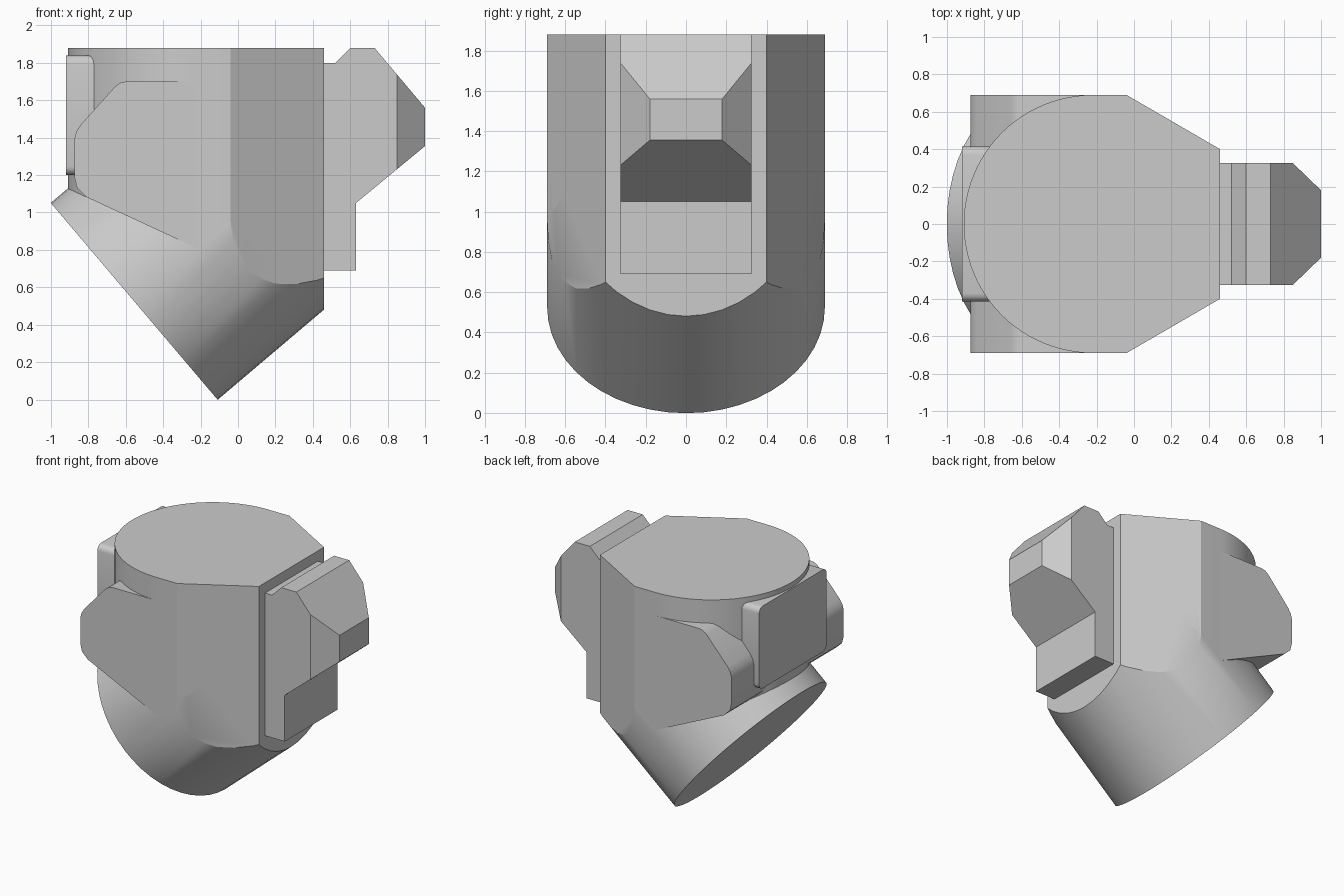
import bpy, bmesh, math
from mathutils import Vector, Matrix

cube = bpy.data.objects.get("Cube")
if cube:
    bpy.data.objects.remove(cube, do_unlink=True)

grey = bpy.data.materials.new("plain grey")
grey.use_nodes = True
grey.diffuse_color = (0.6, 0.6, 0.6, 1)
grey.node_tree.nodes["Principled BSDF"].inputs["Base Color"].default_value = (0.6, 0.6, 0.6, 1)


def cut(bm, point, normal):
    """Remove everything on the normal side of a plane and cap the opening."""
    geom = bm.verts[:] + bm.edges[:] + bm.faces[:]
    res = bmesh.ops.bisect_plane(bm, geom=geom, dist=1e-5, plane_co=Vector(point),
                                 plane_no=Vector(normal).normalized(), clear_outer=True)
    edges = [e for e in res["geom_cut"] if isinstance(e, bmesh.types.BMEdge) and e.is_boundary]
    if edges:
        bmesh.ops.holes_fill(bm, edges=edges, sides=0)


def finish(name, bm):
    bmesh.ops.recalc_face_normals(bm, faces=bm.faces[:])
    mesh = bpy.data.meshes.new(name)
    bm.to_mesh(mesh)
    bm.free()
    mesh.materials.append(grey)
    obj = bpy.data.objects.new(name, mesh)
    bpy.context.collection.objects.link(obj)
    bpy.ops.object.select_all(action='DESELECT')
    obj.select_set(True)
    bpy.context.view_layer.objects.active = obj
    bpy.ops.object.shade_smooth_by_angle(angle=math.radians(25))
    return obj


def prism(corners, direction):
    """Extrude a closed outline along a direction."""
    bm = bmesh.new()
    face = bm.faces.new([bm.verts.new(c) for c in corners])
    res = bmesh.ops.extrude_face_region(bm, geom=[face], use_keep_orig=True)
    verts = [v for v in res["geom"] if isinstance(v, bmesh.types.BMVert)]
    bmesh.ops.translate(bm, verts=verts, vec=direction)
    return bm


def side_prism(profile, half_width):
    return prism([(x, -half_width, z) for x, z in profile], (0, 2 * half_width, 0))


R = 0.69
CX = -0.22                 # axis of the upright body
FRONT, TOP = 0.46, 1.88
axis = Vector((1.05, 0, 0.89)).normalized()
end = Vector((-0.555, 0, 0.525))
elbow = end + axis * ((CX - end.x) / axis.x)
up = Vector((-axis.z, 0, axis.x))          # across the slanted tube
mitre = (axis + Vector((0, 0, 1))).normalized()
chamfer = Vector((0.29, 0.5, 0))

# Upright body: round back, chamfered flat front
outline = [(CX + R * math.cos(a), R * math.sin(a), 0)
           for a in (math.pi * (0.5 + i / 48) for i in range(49))]
outline += [(-0.04, -R, 0), (FRONT, -0.4, 0), (FRONT, 0.4, 0), (-0.04, R, 0)]
bm = prism(outline, (0, 0, TOP))
cut(bm, elbow, -up)
cut(bm, elbow, -mitre)
finish("upright_body", bm)

# Slanted tube, trimmed to the front faces of the body
side = Vector((0, 1, 0))
ring = [end + R * (math.cos(a) * up + math.sin(a) * side)
        for a in (math.tau * i / 48 for i in range(48))]
bm = prism(ring, axis * 3)
cut(bm, (FRONT, 0, 0), (1, 0, 0))
cut(bm, (FRONT, 0.4, 0), chamfer)
cut(bm, (FRONT, -0.4, 0), (chamfer.x, -chamfer.y, 0))
cut(bm, (FRONT, 0, 1.41), (-0.27, 0, 1.37))
finish("slanted_tube", bm)

# Side lugs: one block passing through the back half of the body
def mitre_z(x):
    return elbow.z - (x - elbow.x) * mitre.x / mitre.z

lug = [(CX, 1.70), (-0.60, 1.70), (-0.63, 1.693), (-0.66, 1.67), (-0.84, 1.47),
       (-0.865, 1.43), (-0.875, 1.39), (-0.875, 1.19), (-0.86, 1.13),
       (-0.81, mitre_z(-0.81)), (CX, mitre_z(CX))]
finish("side_lugs", side_prism(lug, R))

# Back plate with rounded corners
bm = bmesh.new()
bmesh.ops.create_cube(bm, size=1, matrix=Matrix.Translation((-0.76, 0, 1.52))
                      @ Matrix.Diagonal((0.32, 0.83, 0.64, 1)))
corners = [e for e in bm.edges if abs((e.verts[0].co - e.verts[1].co).x) > 0.1]
bmesh.ops.bevel(bm, geom=corners, offset=0.045, segments=4, profile=0.5, affect='EDGES')
finish("back_plate", bm)

# Front block with a tapered nose
block = [(FRONT - 0.04, 1.80), (0.52, 1.80), (0.60, TOP), (0.73, TOP), (1.0, 1.56),
         (1.0, 1.355), (0.63, 1.05), (0.63, 0.69), (FRONT - 0.04, 0.69)]
bm = side_prism(block, 0.325)
for s in (-1, 1):
    cut(bm, (1.0, s * 0.18, 0), (0.145, s * 0.15, 0))
finish("front_block", bm)
